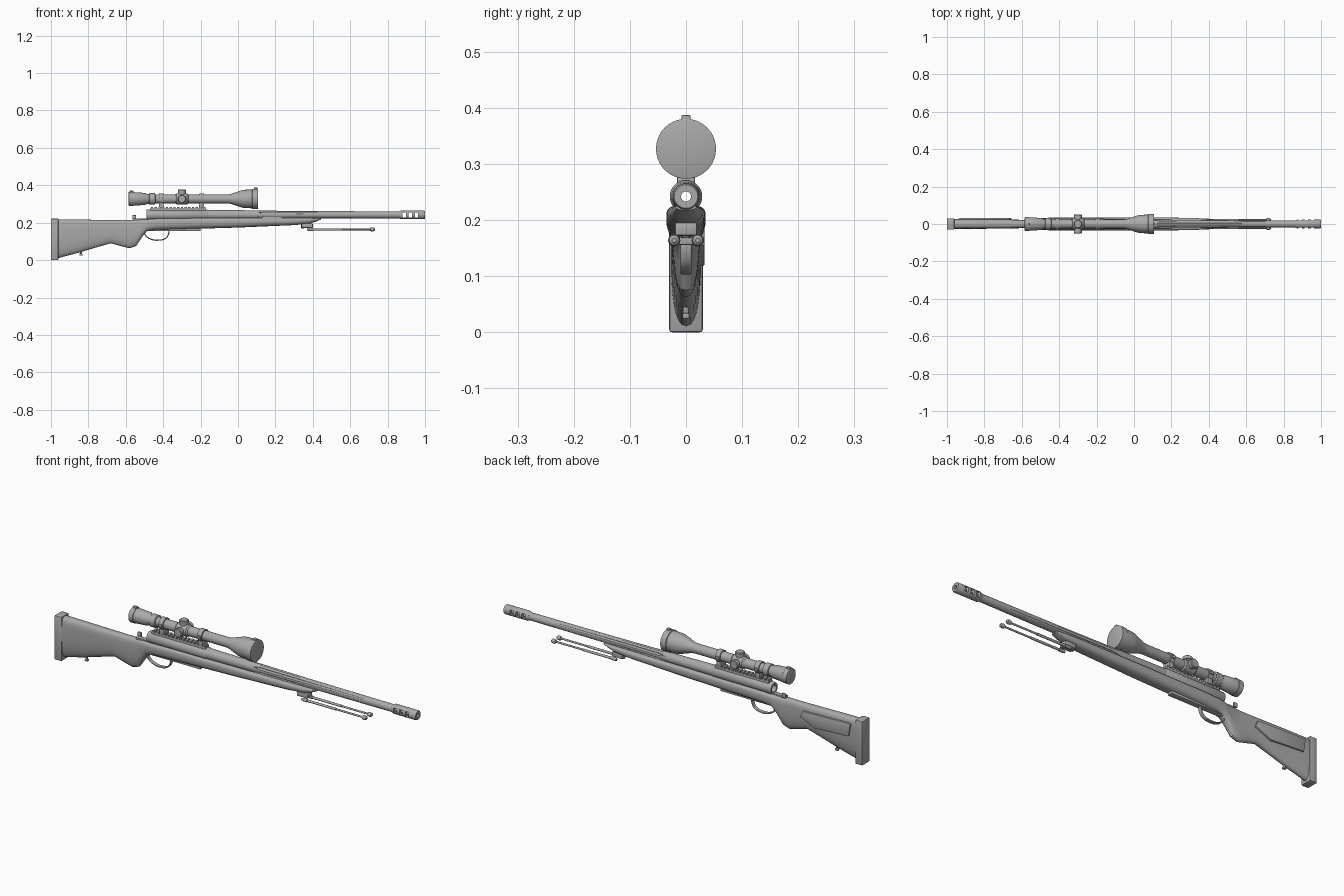
import bpy, bmesh, math
from mathutils import Matrix, Vector

default = bpy.data.objects.get("Cube")
if default:
    bpy.data.objects.remove(default)

grey = bpy.data.materials.new("matte_grey")
grey.use_nodes = True
tone = (0.4, 0.4, 0.4, 1)
grey.diffuse_color = tone
grey.node_tree.nodes["Principled BSDF"].inputs["Base Color"].default_value = tone

BORE_Z = 0.242
SCOPE_Z = 0.327
parts = []


def finish(name, bm):
    """Turn a bmesh into a named, coloured object."""
    bmesh.ops.remove_doubles(bm, verts=bm.verts, dist=1e-5)
    bmesh.ops.recalc_face_normals(bm, faces=bm.faces)
    mesh = bpy.data.meshes.new(name)
    bm.to_mesh(mesh)
    bm.free()
    obj = bpy.data.objects.new(name, mesh)
    bpy.context.collection.objects.link(obj)
    mesh.materials.append(grey)
    parts.append(obj)
    return obj


def skin(bm, rings, wrap=False):
    """Bridge equal rings of points with quads, optionally closing the loop."""
    loops = [[bm.verts.new(p) for p in ring] for ring in rings]
    count = len(loops[0])
    pairs = list(zip(loops, loops[1:])) + ([(loops[-1], loops[0])] if wrap else [])
    for a, b in pairs:
        for i in range(count):
            j = (i + 1) % count
            bm.faces.new((a[i], a[j], b[j], b[i]))
    if not wrap:
        bm.faces.new(loops[0])
        bm.faces.new(loops[-1])


def lathe(name, profile, centre=(0, 0, 0), axis="X", hollow=False, sides=32):
    """Spin (along, radius) points about an axis; hollow closes the profile into a tube."""
    bm = bmesh.new()
    rings = []
    for along, radius in profile:
        turn = [math.tau * i / sides for i in range(sides)]
        rings.append([Vector((along, radius * math.cos(t), radius * math.sin(t))) for t in turn])
    skin(bm, rings, hollow)
    spin = {"X": Matrix(), "Y": Matrix.Rotation(math.pi / 2, 4, "Z"),
            "Z": Matrix.Rotation(-math.pi / 2, 4, "Y")}[axis]
    bm.transform(Matrix.Translation(centre) @ spin)
    return finish(name, bm)


def box(name, x, y, z, bevel=0.0):
    """Box from (min, max) pairs."""
    bm = bmesh.new()
    bmesh.ops.create_cube(bm, size=1)
    for v in bm.verts:
        v.co = [lo + (c + 0.5) * (hi - lo) for c, (lo, hi) in zip(v.co, (x, y, z))]
    if bevel:
        bmesh.ops.bevel(bm, geom=bm.edges[:], offset=bevel, segments=2, affect="EDGES", profile=0.5)
    return finish(name, bm)


def cut(target, cutters):
    for cutter in cutters:
        parts.remove(cutter)
        cutter.hide_render = True
        cutter.hide_set(True)
        cutter.display_type = "WIRE"
        mod = target.modifiers.new("cut", "BOOLEAN")
        mod.operation = "DIFFERENCE"
        mod.solver = "EXACT"
        mod.object = cutter


# Stock: lofted rounded sections (x, bottom, top, half width)
sections = [
    (-.965, .01, .218, .027), (-.85, .04, .217, .026), (-.75, .07, .215, .025),
    (-.68, .09, .214, .024), (-.63, .076, .214, .023), (-.58, .063, .215, .022),
    (-.545, .075, .216, .023), (-.515, .12, .217, .026), (-.49, .153, .218, .031),
    (-.45, .16, .222, .034), (-.36, .163, .225, .035), (0, .174, .226, .035),
    (.3, .187, .226, .033), (.38, .195, .226, .029), (.42, .207, .226, .024),
    (.445, .218, .226, .018)]


def stock_ring(x, low, high, half, sides=28):
    middle = low + 0.6 * (high - low)
    ring = []
    for i in range(sides):
        c, s = math.cos(math.tau * i / sides), math.sin(math.tau * i / sides)
        power = 2 / (3.5 if s > 0 else 2.4)
        reach = (high - middle) if s > 0 else (middle - low)
        ring.append((x, half * math.copysign(abs(c) ** power, c),
                     middle + reach * math.copysign(abs(s) ** power, s)))
    return ring


bm = bmesh.new()
skin(bm, [stock_ring(*s) for s in sections])
finish("stock", bm)
box("butt_pad", (-1, -.96), (-.03, .03), (0, .222), .005)

# Cheek panel on the back side of the butt
bm = bmesh.new()
outline = [(-.935, .195), (-.67, .187), (-.655, .155), (-.74, .118), (-.925, .128)]
skin(bm, [[(x, y, z) for x, z in outline] for y in (.015, .033)])
bmesh.ops.bevel(bm, geom=bm.edges[:], offset=.003, segments=2, affect="EDGES", profile=0.5)
finish("cheek_panel", bm)

# Sling stud under the butt
lathe("sling_stud", [(.025, .005), (.05, .005)], (-.84, 0, 0), "Z", sides=12)
box("sling_stud_foot", (-.848, -.832), (-.006, .006), (.024, .034), .002)

# Receiver and barrel, both open along the bore
lathe("receiver", [(-.49, .027), (-.485, .029), (-.165, .029), (-.16, .026),
                   (-.16, .009), (-.42, .009), (-.42, .018), (-.49, .018)],
      (0, 0, BORE_Z), hollow=True)
barrel = lathe("barrel", [(-.17, .027), (-.1, .026), (.4, .0205), (.87, .0185),
                          (.87, .009), (-.17, .009)], (0, 0, BORE_Z), hollow=True)
flutes = []
for i in range(6):
    angle = math.tau * (i + 0.5) / 6
    spot = (0, .0235 * math.cos(angle), BORE_Z + .0235 * math.sin(angle))
    flutes.append(lathe("flute_cutter", [(.1, .001), (.14, .006), (.7, .006), (.74, .001)],
                        spot, sides=12))
cut(barrel, flutes)

# Muzzle brake with side ports
brake = lathe("muzzle_brake", [(.862, .019), (.872, .0235), (.995, .0235), (1, .021),
                               (1, .009), (.862, .009)], (0, 0, BORE_Z), hollow=True)
cut(brake, [box("port_cutter", (x - .009, x + .009), (-.05, .05),
                (BORE_Z - .013, BORE_Z + .013)) for x in (.888, .921, .954)])

# Tang and safety catch behind the receiver
box("tang", (-.56, -.47), (-.012, .012), (.212, .222), .002)
box("safety_catch", (-.565, -.545), (.01, .018), (.218, .24), .002)

# Trigger guard: ribbon along a curve
curve = bpy.data.curves.new("trigger_guard", "CURVE")
curve.dimensions = "3D"
curve.extrude = .007
curve.bevel_depth = .003
path = [(-.505, .16), (-.492, .13), (-.465, .112), (-.42, .107),
        (-.387, .117), (-.371, .142), (-.369, .17)]
spline = curve.splines.new("BEZIER")
spline.bezier_points.add(len(path) - 1)
for point, (x, z) in zip(spline.bezier_points, path):
    point.co = (x, z, 0)
    point.handle_left_type = point.handle_right_type = "AUTO"
spline.resolution_u = 5
curve.materials.append(grey)
guard = bpy.data.objects.new("trigger_guard", curve)
guard.rotation_euler.x = math.pi / 2
bpy.context.collection.objects.link(guard)
guard.select_set(True)
bpy.context.view_layer.objects.active = guard
bpy.ops.object.convert(target="MESH")
parts.append(bpy.context.object)
box("floor_plate", (-.5, -.2), (-.014, .014), (.156, .172), .003)

# Scope rail with teeth
box("scope_rail", (-.47, -.17), (-.016, .016), (.262, .276), .002)
for i in range(15):
    x = -.46 + i * .02
    box("rail_tooth", (x - .006, x + .006), (-.016, .016), (.274, .284))

# Scope rings
for x in (-.41, -.195):
    box("ring_base", (x - .013, x + .013), (-.02, .02), (.278, .306), .002)
    lathe("scope_ring", [(x - .012, .03), (x + .012, .03)], (0, 0, SCOPE_Z))
    for side in (-1, 1):
        box("ring_clamp", (x - .009, x + .009), sorted((side * .024, side * .035)),
            (SCOPE_Z - .007, SCOPE_Z + .007), .002)

# Scope body from eyepiece to objective
lathe("scope_body", [(-.585, .034), (-.583, .038), (-.56, .038), (-.558, .036), (-.495, .032),
                     (-.485, .026), (-.475, .026), (-.474, .031), (-.445, .031), (-.442, .024),
                     (-.06, .024), (-.04, .026), (.02, .046), (.035, .049), (.075, .05),
                     (.077, .0535), (.106, .0535), (.107, .051)], (0, 0, SCOPE_Z), sides=40)
lathe("turret_hub", [(-.335, .024), (-.328, .029), (-.272, .029), (-.265, .024)], (0, 0, SCOPE_Z))
turret = [(0, .018), (.032, .018), (.033, .022), (.047, .022), (.05, .019)]
lathe("top_turret", turret, (-.3, 0, SCOPE_Z), "Z", sides=24)
lathe("left_turret", turret, (-.3, 0, SCOPE_Z), "Y", sides=24)
lathe("right_turret", [(-a, r) for a, r in turret], (-.3, 0, SCOPE_Z), "Y", sides=24)
box("objective_cap_tab", (.085, .105), (-.008, .008), (.37, .387), .002)
box("eyepiece_cap_tab", (-.58, -.56), (-.008, .008), (.355, .371), .002)

# Folded bipod
box("bipod_mount", (.34, .4), (-.02, .02), (.172, .196), .004)
lathe("bipod_stud", [(.17, .007), (.2, .007)], (.345, 0, 0), "Z", sides=12)
for side in (-1, 1):
    lathe("bipod_leg", [(.37, .006), (.38, .008), (.4, .008), (.402, .006), (.56, .006),
                        (.562, .0045), (.705, .0045), (.708, .009), (.718, .011),
                        (.728, .009), (.732, .004)], (0, side * .021, .164), sides=16)

# Smooth shading with sharp edges kept
bpy.ops.object.select_all(action="DESELECT")
for obj in parts:
    obj.select_set(True)
bpy.context.view_layer.objects.active = parts[0]
bpy.ops.object.shade_smooth_by_angle(angle=math.radians(35))
